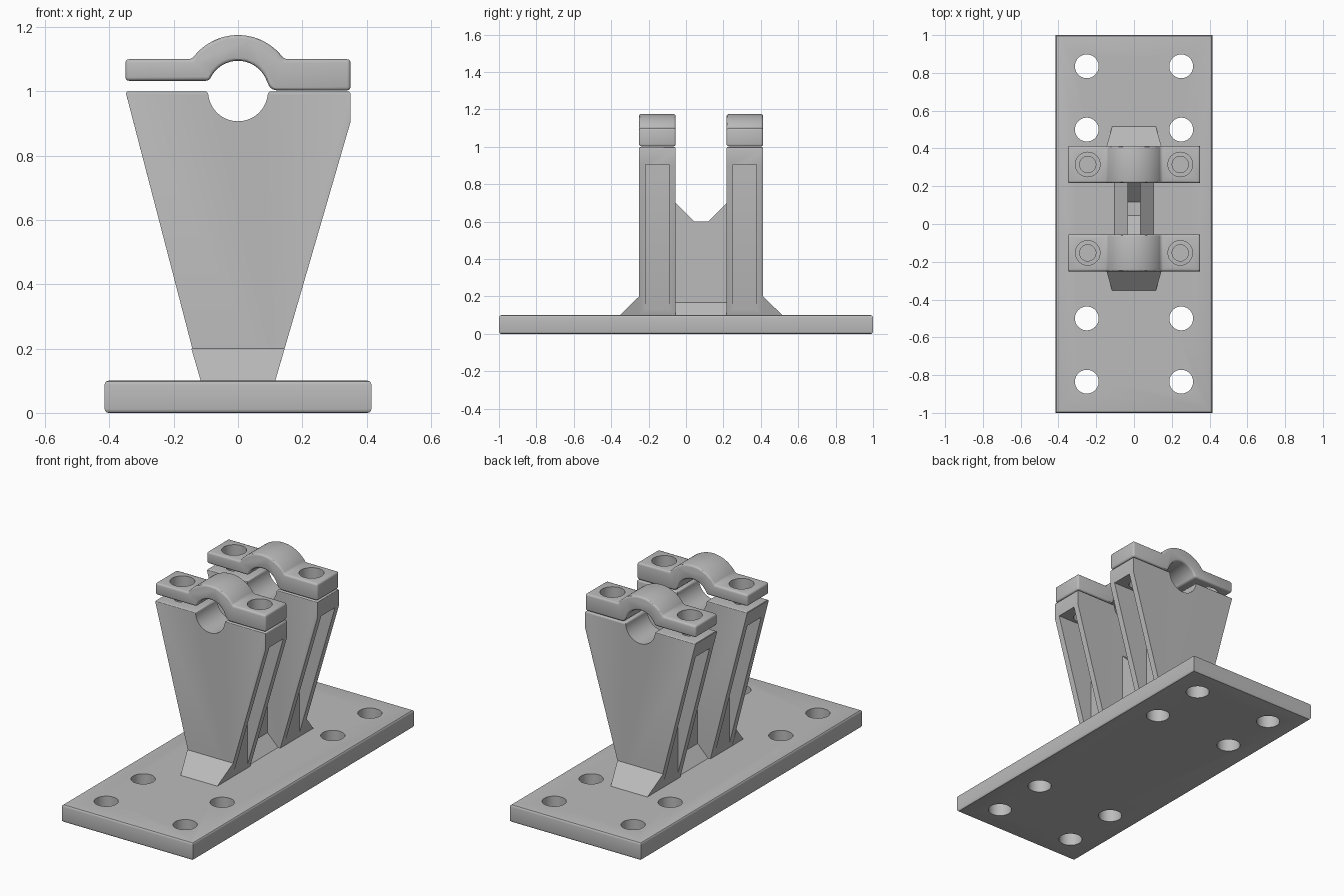
import bpy, bmesh, math
from mathutils import Matrix

cube = bpy.data.objects.get("Cube")
if cube:
    bpy.data.objects.remove(cube, do_unlink=True)

steel = bpy.data.materials.new("plain grey")
steel.use_nodes = True
GREY = (0.5, 0.5, 0.5, 1)
steel.diffuse_color = GREY
steel.node_tree.nodes["Principled BSDF"].inputs["Base Color"].default_value = GREY


def make(name, bm):
    bmesh.ops.recalc_face_normals(bm, faces=bm.faces)
    mesh = bpy.data.meshes.new(name)
    bm.to_mesh(mesh)
    bm.free()
    mesh.materials.append(steel)
    ob = bpy.data.objects.new(name, mesh)
    bpy.context.scene.collection.objects.link(ob)
    return ob


def prism(points, axis, lo, hi):
    """Extrude a 2D outline along y (outline in x, z) or along x (outline in y, z)."""
    bm = bmesh.new()
    place = (lambda a, b, d: (a, d, b)) if axis == "y" else (lambda a, b, d: (d, a, b))
    rings = [[bm.verts.new(place(a, b, d)) for a, b in points] for d in (lo, hi)]
    n = len(points)
    for ring in rings:
        bm.faces.new(ring)
    for i in range(n):
        j = (i + 1) % n
        bm.faces.new((rings[0][i], rings[0][j], rings[1][j], rings[1][i]))
    bmesh.ops.recalc_face_normals(bm, faces=bm.faces)
    return bm


def rect(x0, x1, z0, z1):
    return [(x0, z0), (x1, z0), (x1, z1), (x0, z1)]


def arc(r, start, end, steps, cx=0, cz=1.0):
    angles = [math.radians(start + (end - start) * i / steps) for i in range(steps + 1)]
    return [(cx + r * math.cos(a), cz + r * math.sin(a)) for a in angles]


def round_edges(bm, width, rule):
    edges = [e for e in bm.edges if rule(e)]
    bmesh.ops.bevel(bm, geom=edges, offset=width, segments=3, profile=0.5, affect="EDGES")


def drill(x, y, z0, z1, r):
    bm = bmesh.new()
    bmesh.ops.create_cone(bm, cap_ends=True, segments=40, radius1=r, radius2=r, depth=z1 - z0,
                          matrix=Matrix.Translation((x, y, (z0 + z1) / 2)))
    return make("cutter", bm)


def cut(ob, cutters):
    for c in cutters:
        m = ob.modifiers.new("cut", "BOOLEAN")
        m.operation, m.solver, m.object = "DIFFERENCE", "EXACT", c
    bpy.context.view_layer.update()
    ob_eval = ob.evaluated_get(bpy.context.evaluated_depsgraph_get())
    mesh = bpy.data.meshes.new_from_object(ob_eval)
    ob.modifiers.clear()
    ob.data = mesh
    for c in cutters:
        bpy.data.objects.remove(c, do_unlink=True)


def smooth(ob):
    bpy.ops.object.select_all(action="DESELECT")
    ob.select_set(True)
    bpy.context.view_layer.objects.active = ob
    bpy.ops.object.shade_smooth_by_angle(angle=math.radians(30))


# Base plate with eight bolt holes
bm = prism(rect(-0.415, 0.415, 0, 0.1), "y", -1, 1)
round_edges(bm, 0.012, lambda e: abs(e.verts[0].co.z - e.verts[1].co.z) < 0.01)
base = make("base_plate", bm)
cut(base, [drill(x, y, -0.1, 0.2, 0.063)
           for x in (-0.25, 0.25) for y in (-0.835, -0.5, 0.5, 0.835)])
smooth(base)

HALF = 0.098     # half thickness of an upright
BORE = 0.093     # shaft radius
FOOT = 0.116     # half width at the base
SHOULDER = 0.905

# Tapered upright outline with half-round bearing seat
upright_outline = ([(-FOOT, 0.1), (FOOT, 0.1), (0.35, SHOULDER), (0.35, 1.0)]
                   + arc(BORE, 0, -180, 32) + [(-0.35, 1.0)])

# Clamp cap outline: thin arm on one side, thick arm on the other
lift = math.degrees(math.asin(0.033 / 0.095))
crown = math.degrees(math.asin(0.1 / 0.175))
cap_outline = ([(-0.35, 1.033)] + arc(0.095, 180 - lift, lift, 28)
               + arc(0.03, 195, 270, 6, 0.122, 1.033) + [(0.35, 1.003), (0.35, 1.1)]
               + arc(0.175, crown, 180 - crown, 28) + [(-0.35, 1.1)])

for label, yc, out in (("front", -0.153, -1), ("back", 0.315, 1)):
    # Upright with side pockets and bolt holes
    bm = prism(upright_outline, "y", yc - HALF, yc + HALF)
    round_edges(bm, 0.009, lambda e: all(v.co.z > 0.999 for v in e.verts))
    upright = make(label + "_upright", bm)
    cutters = [drill(x, yc, 0.8, 1.1, 0.043) for x in (-0.245, 0.245)]
    for s in (-1, 1):
        pocket = rect(min(s * 0.125, s * 0.5), max(s * 0.125, s * 0.5), 0.105, SHOULDER)
        cutters.append(make("cutter", prism(pocket, "y", yc - 0.0625, yc + 0.0625)))
    cut(upright, cutters)
    smooth(upright)

    # Sloped foot on the outer face
    edge = yc + out * HALF
    bm = prism([(edge, 0.1), (edge + out * 0.102, 0.1), (edge, 0.2)], "x", -FOOT, FOOT)
    for v in bm.verts:
        if v.co.z > 0.15:
            v.co.x *= 1.25
    make(label + "_foot", bm)

    # Clamp cap
    bm = prism(cap_outline, "y", yc - HALF, yc + HALF)
    round_edges(bm, 0.011, lambda e: e.calc_face_angle(0) > math.radians(30))
    cap = make(label + "_clamp_cap", bm)
    cut(cap, [drill(x, yc, 0.9, 1.2, 0.065) for x in (-0.245, 0.245)])
    smooth(cap)

# Web plate between the uprights, with a dipped top
y0, y1 = -0.153 + HALF, 0.315 - HALF
make("web_plate", prism([(y0, 0.1), (y1, 0.1), (y1, 0.7), (y1 - 0.1, 0.6),
                         (y0 + 0.1, 0.6), (y0, 0.7)], "x", -0.035, 0.035))

# Sloped fillets along the bottom of the web
for side, s in (("right", -1), ("left", 1)):
    make(side + "_web_fillet", prism([(s * 0.035, 0.1), (s * 0.102, 0.1), (s * 0.035, 0.167)],
                                     "y", y0, y1))
